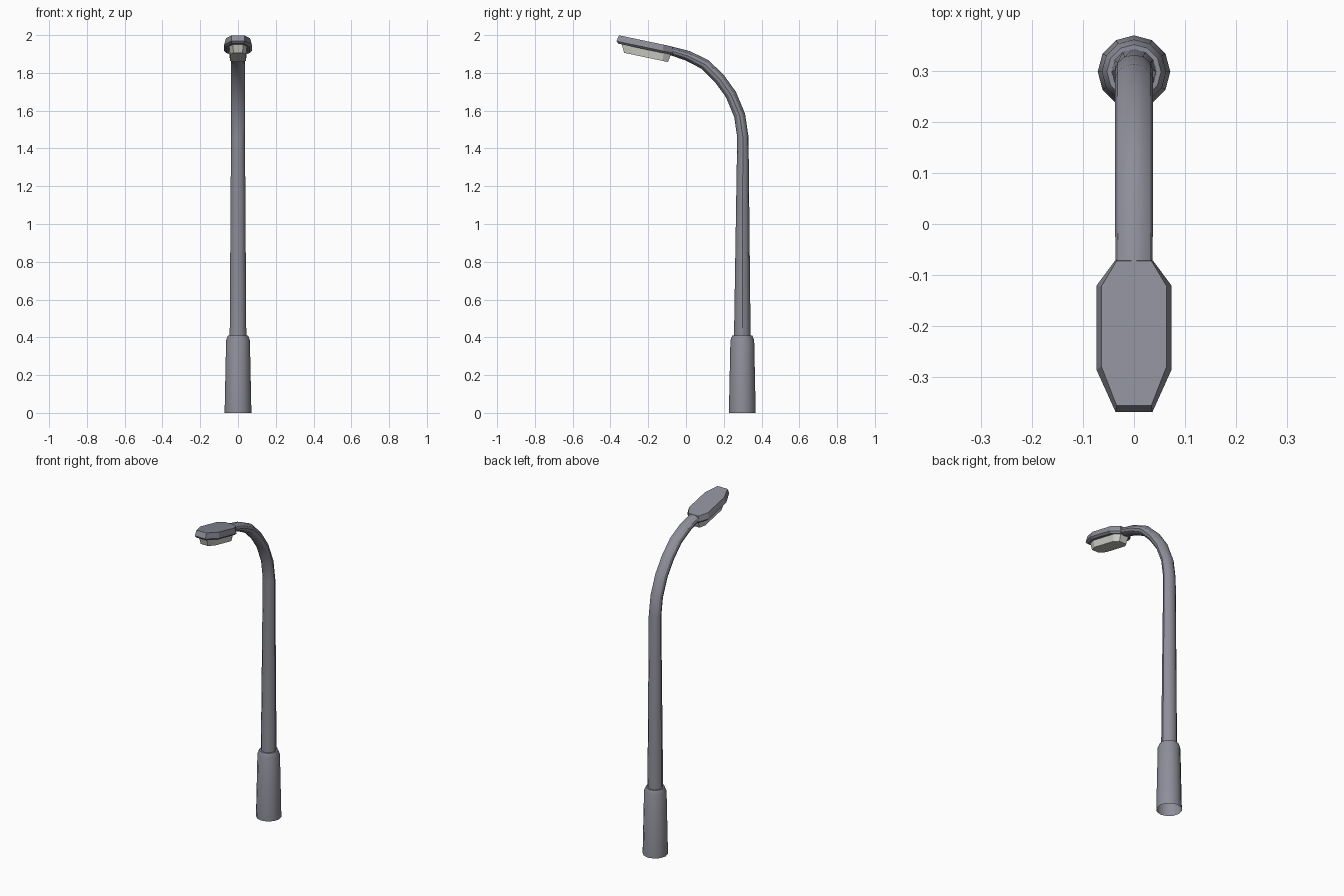
import bpy, bmesh
from math import sin, cos, pi, radians
from mathutils import Vector

if "Cube" in bpy.data.objects:
    bpy.data.objects.remove(bpy.data.objects["Cube"])


def material(name, rgb):
    m = bpy.data.materials.new(name)
    m.diffuse_color = (*rgb, 1)
    m.use_nodes = True
    m.node_tree.nodes["Principled BSDF"].inputs["Base Color"].default_value = m.diffuse_color
    return m


METAL = material("grey_metal", (0.27, 0.27, 0.32))
LENS = material("pale_lens", (0.62, 0.62, 0.58))


def loft(name, rings, mat, cap_start, cap_end, smooth):
    bm = bmesh.new()
    loops = [[bm.verts.new(p) for p in ring] for ring in rings]
    n = len(loops[0])
    for a, b in zip(loops, loops[1:]):
        for i in range(n):
            j = (i + 1) % n
            bm.faces.new((a[i], a[j], b[j], b[i]))
    if cap_start:
        bm.faces.new(loops[0][::-1])
    if cap_end:
        bm.faces.new(loops[-1])
    me = bpy.data.meshes.new(name)
    bm.to_mesh(me)
    bm.free()
    me.materials.append(mat)
    ob = bpy.data.objects.new(name, me)
    bpy.context.collection.objects.link(ob)
    if smooth:
        bpy.ops.object.select_all(action='DESELECT')
        bpy.context.view_layer.objects.active = ob
        ob.select_set(True)
        bpy.ops.object.shade_smooth_by_angle(angle=radians(32))
    return ob


def sweep(path, sides=12):
    """Elliptical rings along a path of (y, z, half width, half depth)."""
    rings = []
    for k, (y, z, rx, rd) in enumerate(path):
        p, q = path[max(k - 1, 0)], path[min(k + 1, len(path) - 1)]
        t = Vector((q[0] - p[0], q[1] - p[1])).normalized()
        ring = []
        for i in range(sides):
            a = 2 * pi * i / sides
            d = rd * sin(a)
            ring.append((rx * cos(a), y + t.y * d, z - t.x * d))
        rings.append(ring)
    return rings


def sloped_outline(half, z0):
    """Mirror a half outline of (x, y) and tilt it; z0 is the height at y = -0.36."""
    pts = half + [(-x, y) for x, y in reversed(half)]
    return [(x, y, z0 - 0.21 * (y + 0.36)) for x, y in reversed(pts)]


# Base sleeve, open underneath, with a chamfered rim
C = 0.298
base = [(0, .071), (.385, .063), (.41, .053), (.41, .040)]
loft("base_sleeve",
     [[(r * cos(2 * pi * i / 12), C + r * sin(2 * pi * i / 12), z) for i in range(12)]
      for z, r in base], METAL, False, False, True)

# Tapered pole bending over into the arm
path = [(C, .40, .044, .044), (.301, 1.46, .037, .030), (.284, 1.575, .037, .030),
        (.238, 1.685, .037, .030), (.177, 1.77, .037, .030), (.10, 1.845, .037, .029),
        (.01, 1.89, .037, .027), (-.10, 1.923, .036, .022)]
loft("pole_and_arm", sweep(path), METAL, False, True, True)

# Lamp head: underside, wide rim, slightly inset top
under = [(.033, -.075), (.062, -.122), (.062, -.28), (.032, -.358)]
rim = [(.036, -.07), (.073, -.12), (.073, -.286), (.036, -.368)]
top = [(.034, -.072), (.064, -.122), (.064, -.278), (.034, -.355)]
loft("lamp_head", [sloped_outline(under, 1.955), sloped_outline(rim, 1.966),
                   sloped_outline(top, 2.0)], METAL, True, True, False)

# Lens block hanging below the head
lens_low = [(.024, -.095), (.042, -.125), (.042, -.285), (.024, -.328)]
lens_top = [(.027, -.080), (.047, -.118), (.047, -.292), (.027, -.340)]
loft("lamp_lens", [sloped_outline(lens_low, 1.913), sloped_outline(lens_top, 1.957)],
     LENS, True, True, False)
